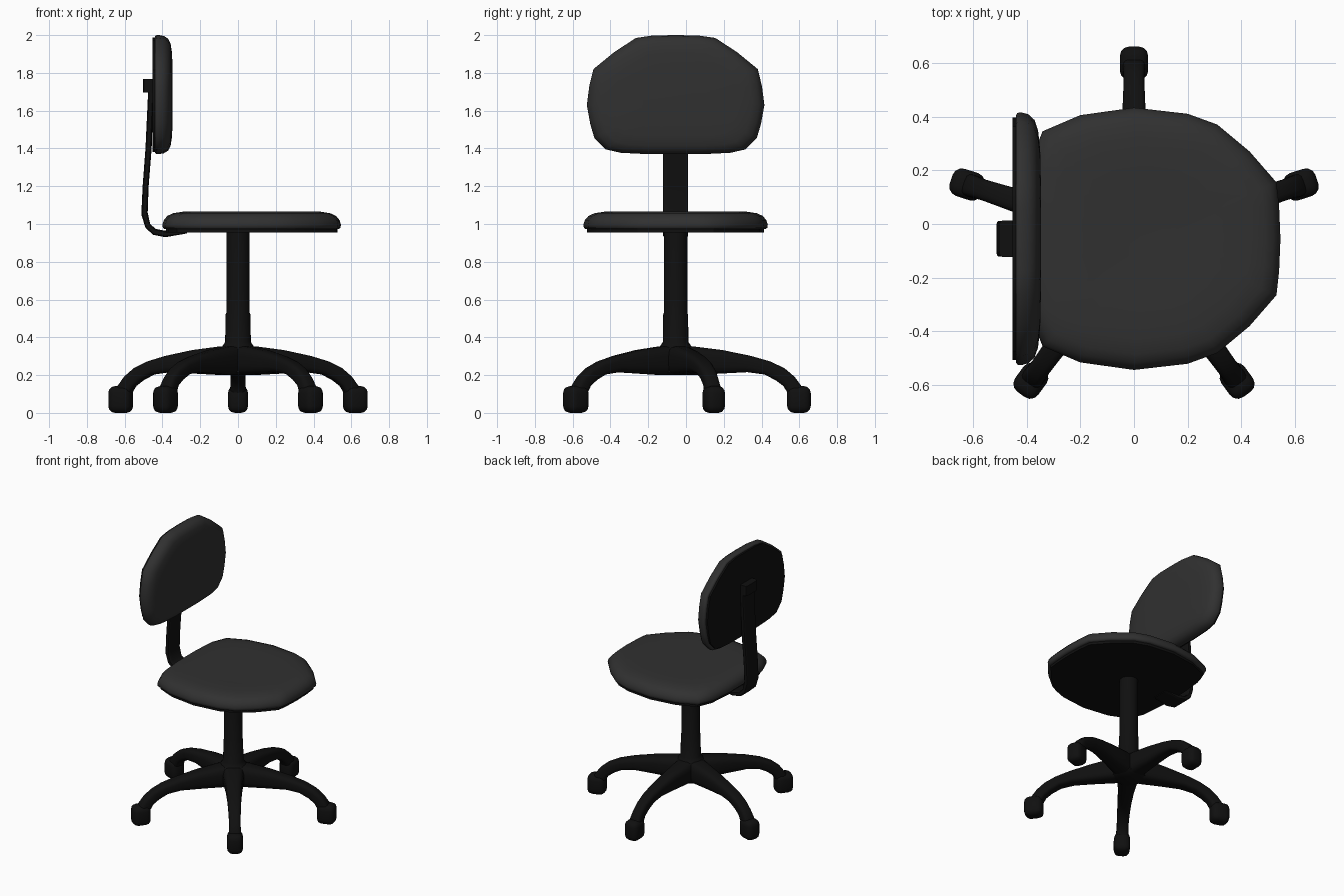
import bpy, bmesh, math
from mathutils import Vector, Matrix

if "Cube" in bpy.data.objects:
    bpy.data.objects.remove(bpy.data.objects["Cube"])

CY = -0.055  # y of the chair's own symmetry plane


def material(name, v):
    m = bpy.data.materials.new(name)
    m.diffuse_color = (v, v, v, 1)
    m.use_nodes = True
    m.node_tree.nodes["Principled BSDF"].inputs["Base Color"].default_value = m.diffuse_color
    return m


FABRIC = material("dark_fabric", 0.03)
PLASTIC = material("black_plastic", 0.005)


def finish(bm, name, mat, angle=40):
    bmesh.ops.recalc_face_normals(bm, faces=bm.faces)
    me = bpy.data.meshes.new(name)
    bm.to_mesh(me)
    bm.free()
    me.materials.append(mat)
    ob = bpy.data.objects.new(name, me)
    bpy.context.collection.objects.link(ob)
    bpy.ops.object.select_all(action='DESELECT')
    ob.select_set(True)
    bpy.context.view_layer.objects.active = ob
    bpy.ops.object.shade_smooth_by_angle(angle=math.radians(angle))
    return ob


def skin(rings, name, mat, angle=40):
    """Bridge equal-length rings of points and cap both ends."""
    bm = bmesh.new()
    vs = [[bm.verts.new(p) for p in r] for r in rings]
    n = len(vs[0])
    for a, b in zip(vs, vs[1:]):
        for i in range(n):
            j = (i + 1) % n
            bm.faces.new((a[i], a[j], b[j], b[i]))
    bm.faces.new(vs[0])
    bm.faces.new(vs[-1])
    return finish(bm, name, mat, angle)


def sweep(name, stations, heading, power, n=16):
    """Loft (u1, z1, u2, z2, half_width) sections outward along a heading."""
    out = Vector((math.cos(heading), math.sin(heading), 0))
    side = Vector((-out.y, out.x, 0))
    up, base = Vector((0, 0, 1)), Vector((0, CY, 0))
    sp = lambda v: math.copysign(abs(v) ** power, v)
    rings = []
    for u1, z1, u2, z2, w in stations:
        a, b = base + out * u1 + up * z1, base + out * u2 + up * z2
        mid, half = (a + b) / 2, (a - b) / 2
        ang = [2 * math.pi * (k + 0.5) / n for k in range(n)]
        rings.append([mid + half * sp(math.sin(t)) + side * w * sp(math.cos(t)) for t in ang])
    return skin(rings, name, PLASTIC)


def mirrored(half):
    """Close a half outline (a, b>0) across b = 0."""
    return half + [(a, -b) for a, b in reversed(half) if b > 0]


def padded(name, outline, centre, layers, place, mat, angle=60):
    """Stack scaled copies of an outline; place maps (a, b, height) to 3D."""
    rings = [[place(centre + (a - centre) * s, b * s, h) for a, b in outline] for s, h in layers]
    return skin(rings, name, mat, angle)


# seat: flat pan and domed cushion
seat_outline = mirrored([(0.545, 0), (0.54, 0.12), (0.53, 0.21), (0.43, 0.325), (0.31, 0.425),
                         (0.2, 0.465), (0, 0.488), (-0.2, 0.46), (-0.34, 0.40),
                         (-0.385, 0.29), (-0.40, 0.12)])
on_seat = lambda a, b, h: (a, b + CY, h)
padded("seat_pan", seat_outline, 0.07, [(0.96, 0.955), (0.96, 0.978)], on_seat, PLASTIC, 30)
padded("seat_cushion", seat_outline, 0.07,
       [(0.975, 0.973), (0.995, 0.98), (1.0, 0.997), (0.985, 1.02), (0.945, 1.043), (0.88, 1.057),
        (0.76, 1.066), (0.5, 1.064), (0.2, 1.06)], on_seat, FABRIC)

# backrest: flat shell and domed cushion
back_outline = mirrored([(2.0, 0), (1.998, 0.12), (1.985, 0.21), (1.91, 0.325), (1.82, 0.435),
                         (1.73, 0.457), (1.63, 0.47), (1.53, 0.452), (1.455, 0.43), (1.395, 0.37),
                         (1.377, 0.29), (1.37, 0.15)])
on_back = lambda a, b, h: (h, b + CY, a)
padded("backrest_shell", back_outline, 1.68, [(0.96, -0.452), (0.96, -0.432)], on_back, PLASTIC, 30)
padded("backrest_cushion", back_outline, 1.68,
       [(0.975, -0.44), (0.997, -0.434), (1.0, -0.418), (0.985, -0.392), (0.94, -0.37),
        (0.86, -0.357), (0.7, -0.349), (0.4, -0.346)], on_back, FABRIC)

# curved flat bar joining seat and backrest
sweep("back_support", [
    (0.27, 0.965, 0.27, 0.95, 0.06), (0.31, 0.965, 0.31, 0.943, 0.064), (0.39, 0.965, 0.385, 0.93, 0.066),
    (0.435, 0.974, 0.45, 0.943, 0.066), (0.465, 1.0, 0.49, 0.98, 0.066), (0.478, 1.06, 0.512, 1.05, 0.066),
    (0.473, 1.2, 0.505, 1.2, 0.066), (0.457, 1.4, 0.49, 1.4, 0.066), (0.445, 1.72, 0.475, 1.72, 0.066)],
    math.pi, 0.3)
sweep("back_bracket", [(0.44, 1.695, 0.502, 1.695, 0.068), (0.44, 1.768, 0.502, 1.768, 0.068)], math.pi, 0.3)

# lathed centre column with collar and hub
column = [(0.09, 0.2), (0.11, 0.215), (0.11, 0.325), (0.085, 0.35), (0.068, 0.375),
          (0.066, 0.52), (0.062, 0.53), (0.062, 0.958)]
skin([[(r * math.cos(k * math.pi / 12), CY + r * math.sin(k * math.pi / 12), z) for k in range(24)]
      for r, z in column], "centre_column", PLASTIC)

# five arched legs, each ending in a rounded caster
leg = [(0.0, 0.355, 0.0, 0.2, 0.07), (0.1, 0.352, 0.1, 0.2, 0.07), (0.25, 0.333, 0.25, 0.208, 0.055),
       (0.4, 0.302, 0.38, 0.215, 0.047), (0.5, 0.273, 0.47, 0.203, 0.043), (0.575, 0.238, 0.53, 0.172, 0.04),
       (0.63, 0.192, 0.57, 0.142, 0.039), (0.668, 0.14, 0.59, 0.11, 0.042), (0.68, 0.07, 0.61, 0.06, 0.04)]
for i in range(5):
    heading = math.radians(90 + 72 * i)
    sweep(f"base_leg_{i + 1}", leg, heading, 0.6)
    bm = bmesh.new()
    bmesh.ops.create_cube(bm, size=1)
    bmesh.ops.scale(bm, vec=(0.125, 0.106, 0.142), verts=bm.verts)
    bmesh.ops.bevel(bm, geom=bm.edges[:], offset=0.036, segments=3, profile=0.5, affect='EDGES')
    bmesh.ops.transform(bm, verts=bm.verts, matrix=Matrix.Translation((0, CY, 0))
                        @ Matrix.Rotation(heading, 4, 'Z') @ Matrix.Translation((0.653, 0, 0.071)))
    finish(bm, f"caster_{i + 1}", PLASTIC, 60)
